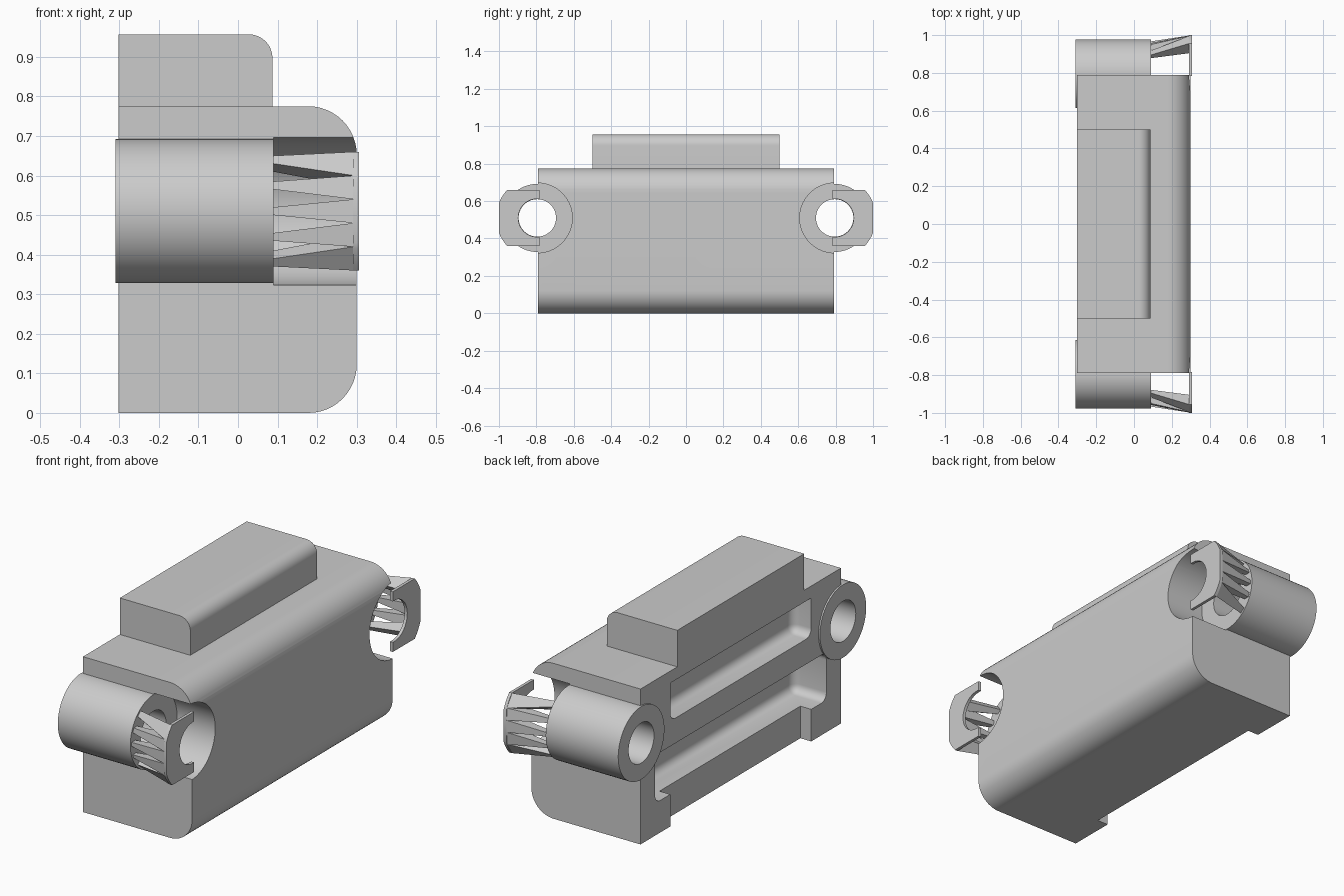
import bpy, bmesh
from math import sin, cos, pi, sqrt, radians, atan2

if "Cube" in bpy.data.objects:
    bpy.data.objects.remove(bpy.data.objects["Cube"], do_unlink=True)

grey = bpy.data.materials.new("light grey")
grey.use_nodes = True
grey.diffuse_color = (0.6, 0.6, 0.6, 1)
grey.node_tree.nodes["Principled BSDF"].inputs["Base Color"].default_value = (0.6, 0.6, 0.6, 1)

AXIS_Y, AXIS_Z = 0.795, 0.51      # centre of each end tube
BACK, TUBE_END = -0.302, 0.09


def make(name, bm):
    bmesh.ops.recalc_face_normals(bm, faces=bm.faces)
    mesh = bpy.data.meshes.new(name)
    bm.to_mesh(mesh)
    bm.free()
    mesh.materials.append(grey)
    ob = bpy.data.objects.new(name, mesh)
    bpy.context.collection.objects.link(ob)
    return ob


def prism(name, pts, axis, a, b):
    """Extrude a 2D outline from a to b along x (y, z points) or y (x, z points)."""
    bm = bmesh.new()
    place = (lambda p, t: (t, p[0], p[1])) if axis == "x" else (lambda p, t: (p[0], t, p[1]))
    ends = [[bm.verts.new(place(p, t)) for p in pts] for t in (a, b)]
    for ring in ends:
        bm.faces.new(ring)
    n = len(pts)
    for i in range(n):
        j = (i + 1) % n
        bm.faces.new((ends[0][i], ends[0][j], ends[1][j], ends[1][i]))
    return make(name, bm)


def arc(cx, cy, r, start, end, n=12):
    return [(cx + r * cos(radians(start + (end - start) * i / n)),
             cy + r * sin(radians(start + (end - start) * i / n))) for i in range(n + 1)]


def box(name, lo, hi, bevel=0, keep=lambda e: True):
    bm = bmesh.new()
    bmesh.ops.create_cube(bm, size=1)
    for v in bm.verts:
        v.co = [(l + h) / 2 + c * (h - l) for l, h, c in zip(lo, hi, v.co)]
    if bevel:
        bmesh.ops.bevel(bm, geom=[e for e in bm.edges if keep(e)], offset=bevel,
                        segments=6, profile=0.5, affect="EDGES")
    return make(name, bm)


def cut(ob, cutter):
    mod = ob.modifiers.new("cut", "BOOLEAN")
    mod.operation, mod.solver, mod.object = "DIFFERENCE", "EXACT", cutter
    bpy.context.view_layer.objects.active = ob
    bpy.ops.object.modifier_apply(modifier=mod.name)
    bpy.data.objects.remove(cutter, do_unlink=True)


def smooth(ob):
    bpy.ops.object.select_all(action="DESELECT")
    ob.select_set(True)
    bpy.context.view_layer.objects.active = ob
    bpy.ops.object.shade_smooth_by_angle(angle=radians(30))


# Main body, rounded along its two +x edges
R = 0.122
body = prism("body", [(BACK, 0)] + arc(0.3 - R, R, R, -90, 0)
             + arc(0.3 - R, 0.775 - R, R, 0, 90) + [(BACK, 0.775)], "y", -0.79, 0.79)

# Raised block on top
r = 0.06
top = prism("top_block", [(BACK, 0.77)] + [(0.087, 0.77)]
            + arc(0.087 - r, 0.957 - r, r, 0, 90) + [(BACK, 0.957)], "y", -0.5, 0.5)

# Recesses and foot gap in the back face
cut(body, box("upper_recess_cutter", (-0.5, -0.555, 0.525), (-0.2, 0.555, 0.715), 0.04,
              lambda e: min(v.co.z for v in e.verts) < 0.6 and max(v.co.x for v in e.verts) > -0.3
              and not all(v.co.z > 0.6 for v in e.verts)))
cut(body, box("lower_recess_cutter", (-0.5, -0.675, 0.16), (-0.12, 0.675, 0.4), 0.04))
cut(body, box("foot_gap_cutter", (-0.5, -0.555, -0.1), (BACK + 0.06, 0.555, 0.2)))

# Round pockets and through bores at both ends
for s in (-1, 1):
    for rad, x0, x1 in ((0.187, TUBE_END, 0.5), (0.14, -0.5, TUBE_END + 0.05)):
        cut(body, prism("bore_cutter", arc(s * AXIS_Y, AXIS_Z, rad, 0, 360, 64)[:-1], "x", x0, x1))
smooth(body)
smooth(top)


def tube(name, s):
    """Thick hollow sleeve along x."""
    bm = bmesh.new()
    vs = [bm.verts.new((x, s * AXIS_Y, AXIS_Z + q))
          for x, q in ((-0.31, 0.1), (TUBE_END, 0.1), (TUBE_END, 0.182), (-0.31, 0.182))]
    edges = [bm.edges.new((vs[i], vs[(i + 1) % 4])) for i in range(4)]
    bmesh.ops.spin(bm, geom=vs + edges, cent=(0, s * AXIS_Y, AXIS_Z), axis=(1, 0, 0),
                   angle=2 * pi, steps=64)
    bmesh.ops.remove_doubles(bm, verts=bm.verts, dist=1e-4)
    return make(name, bm)


def fin(name, s, i):
    """Tapered rib, narrow at the sleeve and wide at the clip plate."""
    bm = bmesh.new()
    rings = []
    for x, pitch, half, rad, inner in ((TUBE_END, 0.065, 0.01, 0.172, 0.83),
                                       (0.293, 0.06, 0.03, 0.22, 0.68)):
        ring = []
        for z, k in ((-half, 1), (half, 1), (half, inner), (-half, inner)):
            z += i * pitch
            y = min(sqrt(rad ** 2 - z ** 2), 0.203)
            ring.append(bm.verts.new((x, s * (AXIS_Y + y * k), AXIS_Z + z * (k if abs(i) == 2 else 1))))
        rings.append(ring)
        bm.faces.new(ring)
    for a in range(4):
        b = (a + 1) % 4
        bm.faces.new((rings[0][a], rings[0][b], rings[1][b], rings[1][a]))
    return make(name, bm)


# End sleeves, each with five ribs and a C-shaped clip plate
edge = 180 / pi * atan2(0.15, sqrt(0.22 ** 2 - 0.15 ** 2))
flat = 180 / pi * atan2(sqrt(0.22 ** 2 - 0.205 ** 2), 0.205)
outline = ([(-0.012, 0.15)] + arc(0, 0, 0.22, edge, flat, 5) + arc(0, 0, 0.22, -flat, -edge, 5)
           + [(-0.012, -0.15), (-0.012, -0.102)] + arc(0, 0, 0.102, -90, 90, 24) + [(-0.012, 0.102)])
for s, side in ((-1, "front"), (1, "back")):
    smooth(tube(side + "_sleeve", s))
    smooth(prism(side + "_clip_plate", [(s * (AXIS_Y + y), AXIS_Z + z) for y, z in outline],
                 "x", 0.291, 0.306))
    for i in range(-2, 3):
        fin(f"{side}_rib_{i + 3}", s, i)
